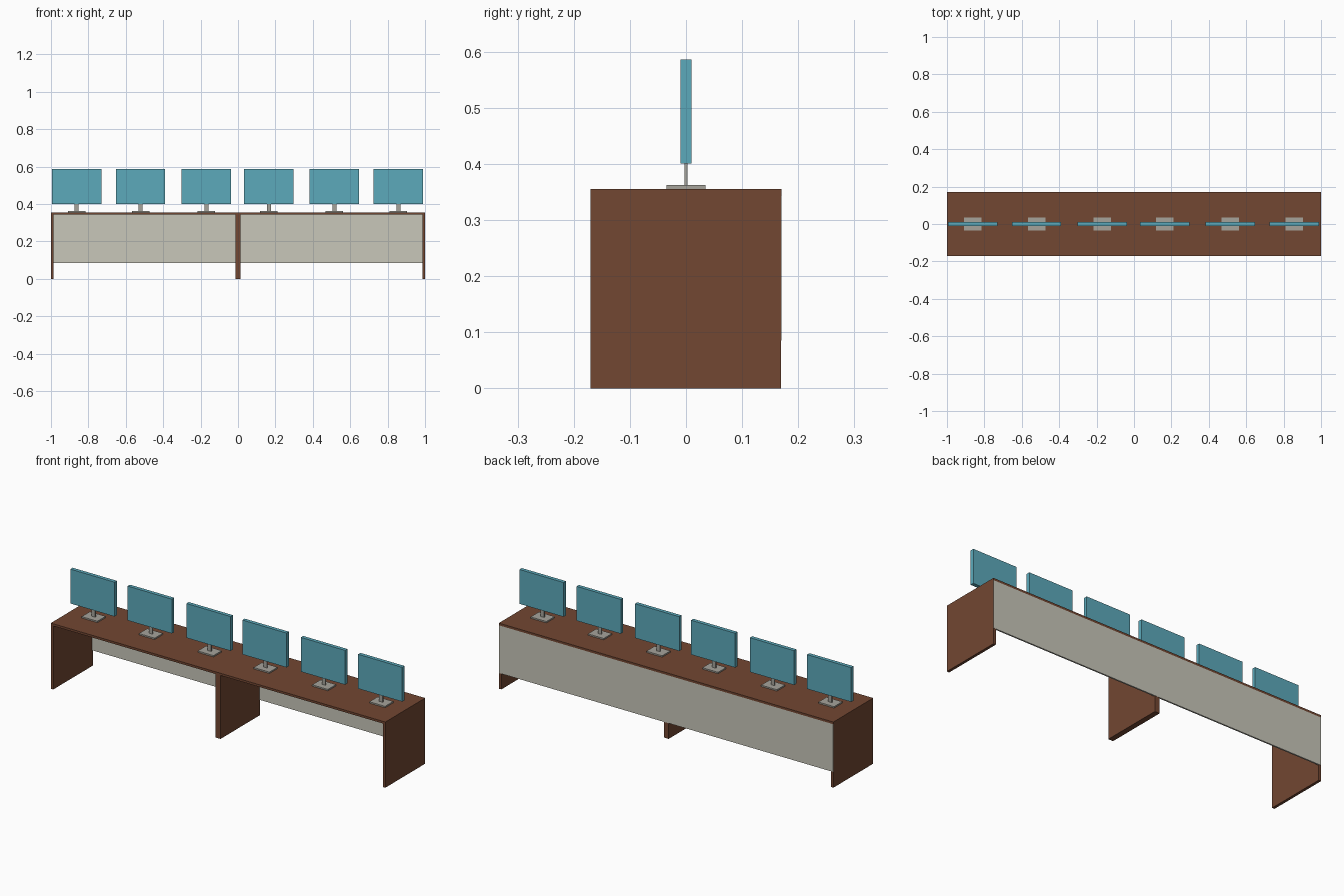
import bpy
import bmesh
from mathutils import Matrix, Vector

if "Cube" in bpy.data.objects:
    bpy.data.objects.remove(bpy.data.objects["Cube"])


def material(name, rgb):
    m = bpy.data.materials.new(name)
    m.diffuse_color = (*rgb, 1)
    m.use_nodes = True
    m.node_tree.nodes["Principled BSDF"].inputs["Base Color"].default_value = m.diffuse_color
    return m


WOOD = material("brown_wood", (0.17, 0.063, 0.032))
PANEL = material("pale_panel", (0.58, 0.57, 0.49))
STAND = material("grey_stand", (0.38, 0.37, 0.33))
TEAL = material("teal_screen", (0.107, 0.40, 0.497))


def box(name, x, y, z, mat):
    """Box from (min, max) ranges on each axis."""
    lo, hi = (Vector(c) for c in zip(x, y, z))
    bm = bmesh.new()
    bmesh.ops.create_cube(bm, size=1, matrix=Matrix.Translation((lo + hi) / 2)
                          @ Matrix.Diagonal((*(hi - lo), 1)))
    me = bpy.data.meshes.new(name)
    bm.to_mesh(me)
    bm.free()
    me.materials.append(mat)
    ob = bpy.data.objects.new(name, me)
    bpy.context.collection.objects.link(ob)
    return ob


HALF_D, TOP, THICK = 0.17, 0.355, 0.012
LEG = 0.0145
under = TOP - THICK

# Desk top
box("desk_top", (-1, 1), (-HALF_D, HALF_D), (under, TOP), WOOD)

# Supporting panels: two ends and a double one in the middle
leg_y = (-HALF_D, HALF_D - 0.001)
box("left_side_panel", (-1, -1 + LEG), leg_y, (0, under), WOOD)
box("right_side_panel", (1 - LEG, 1), leg_y, (0, under), WOOD)
box("middle_left_panel", (-LEG, 0), leg_y, (0, under), WOOD)
box("middle_right_panel", (0, LEG), leg_y, (0, under), WOOD)

# Back privacy panels, one per desk half
back_y = (HALF_D - 0.008, HALF_D)
box("left_back_panel", (-0.999, 0), back_y, (0.085, under), PANEL)
box("right_back_panel", (0, 0.999), back_y, (0.085, under), PANEL)

# Monitors: base plate, neck and screen
for i, cx in enumerate((-0.863, -0.521, -0.169, 0.165, 0.515, 0.857), 1):
    box(f"monitor_base_{i}", (cx - 0.047, cx + 0.047), (-0.035, 0.035),
        (TOP, 0.3625), STAND)
    box(f"monitor_neck_{i}", (cx - 0.0105, cx + 0.0105), (-0.003, 0.003),
        (0.3625, 0.401), STAND)
    box(f"monitor_screen_{i}", (cx - 0.132, cx + 0.132), (-0.01, 0.01),
        (0.401, 0.5865), TEAL)
